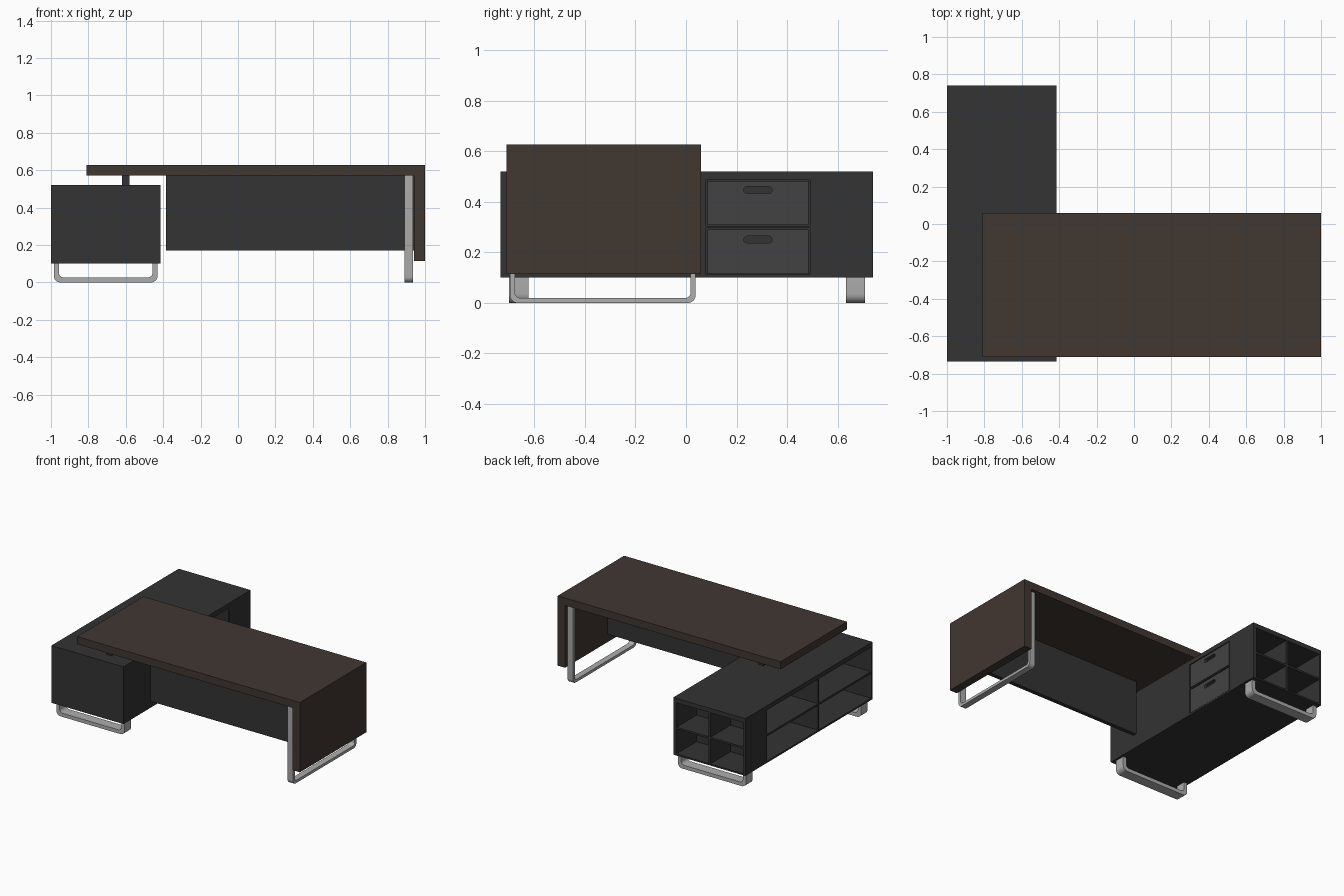
import bpy, bmesh, math
from mathutils import Vector

if "Cube" in bpy.data.objects:
    bpy.data.objects.remove(bpy.data.objects["Cube"])


def material(name, r, g, b):
    m = bpy.data.materials.new(name)
    m.diffuse_color = (r, g, b, 1)
    m.use_nodes = True
    m.node_tree.nodes["Principled BSDF"].inputs["Base Color"].default_value = m.diffuse_color
    return m


BROWN = material("dark_wood", 0.053, 0.038, 0.031)
BLACK = material("black_board", 0.033, 0.033, 0.033)
DRAWER = material("drawer_grey", 0.055, 0.055, 0.055)
METAL = material("brushed_metal", 0.42, 0.42, 0.42)


def prism(name, pts, direction, mat=None):
    """Extrude a closed outline of 3D points along a direction."""
    bm = bmesh.new()
    face = bm.faces.new([bm.verts.new(p) for p in pts])
    ext = bmesh.ops.extrude_face_region(bm, geom=[face])
    moved = [v for v in ext["geom"] if isinstance(v, bmesh.types.BMVert)]
    bmesh.ops.translate(bm, vec=Vector(direction), verts=moved)
    bmesh.ops.recalc_face_normals(bm, faces=bm.faces)
    me = bpy.data.meshes.new(name)
    bm.to_mesh(me)
    bm.free()
    ob = bpy.data.objects.new(name, me)
    bpy.context.collection.objects.link(ob)
    if mat:
        me.materials.append(mat)
    return ob


def box(name, x, y, z, mat):
    pts = [(x[0], y[0], z[0]), (x[1], y[0], z[0]), (x[1], y[1], z[0]), (x[0], y[1], z[0])]
    return prism(name, pts, (0, 0, z[1] - z[0]), mat)


def arc(cx, cz, r, a0, a1, n=6):
    return [(cx + r * math.cos(math.radians(a0 + (a1 - a0) * i / n)),
             cz + r * math.sin(math.radians(a0 + (a1 - a0) * i / n))) for i in range(n + 1)]


def u_outline(a, b, h, t, ro, ri):
    """Flat-bar U with rounded outer and inner corners."""
    outer = [(a, h)] + arc(a + ro, ro, ro, 180, 270) + arc(b - ro, ro, ro, 270, 360) + [(b, h)]
    a, b = a + t, b - t
    inner = [(a, h)] + arc(a + ri, t + ri, ri, 180, 270) + arc(b - ri, t + ri, ri, 270, 360) + [(b, h)]
    return outer + inner[::-1]


def smooth(ob):
    bpy.ops.object.select_all(action="DESELECT")
    ob.select_set(True)
    bpy.context.view_layer.objects.active = ob
    bpy.ops.object.shade_smooth_by_angle(angle=math.radians(30))


# Desk top with waterfall side panel, one L profile
prism("desk_top", [(x, -0.71, z) for x, z in
                   [(-0.81, 0.572), (-0.81, 0.627), (1, 0.627), (1, 0.115), (0.94, 0.115), (0.94, 0.572)]],
      (0, 0.77, 0), BROWN)

# Modesty panel under the top
box("modesty_panel", (-0.385, 0.94), (-0.465, -0.435), (0.172, 0.572), BLACK)

# Metal U legs
smooth(prism("desk_leg", [(0.89, y, z) for y, z in u_outline(-0.697, 0.038, 0.572, 0.02, 0.03, 0.02)],
             (0.045, 0, 0), METAL))
for name, y in (("cabinet_front_leg", -0.70), ("cabinet_back_leg", 0.633)):
    smooth(prism(name, [(x, y, z) for x, z in u_outline(-0.985, -0.43, 0.10, 0.027, 0.035, 0.025)],
                 (0, 0.076, 0), METAL))

# Posts carrying the desk top on the cabinet
for name, y in (("front_post", -0.64), ("back_post", -0.05)):
    box(name, (-0.62, -0.58), (y, y + 0.04), (0.52, 0.572), BLACK)

# Cabinet shell
L, R, F, B = -1.0, -0.415, -0.735, 0.74
Z0, Z1 = 0.112, 0.487
box("cabinet_top", (L, R), (F, B), (Z1, 0.52), BLACK)
box("cabinet_bottom", (L, R), (F, B), (0.10, Z0), BLACK)
box("cabinet_front_end", (L, R), (F, F + 0.015), (Z0, Z1), BLACK)
box("cabinet_right_front", (R - 0.025, R), (F + 0.015, 0.08), (Z0, Z1), BLACK)
box("cabinet_right_back", (R - 0.025, R), (0.49, B), (Z0, Z1), BLACK)
box("cabinet_inner_back", (R - 0.035, R - 0.025), (F + 0.015, 0.5), (Z0, Z1), BLACK)
box("cabinet_left_back", (L, L + 0.015), (0.49, B), (Z0, Z1), BLACK)

# Partitions and the middle shelf
box("cross_partition", (L + 0.015, R - 0.025), (0.49, 0.505), (Z0, Z1), BLACK)
box("bay_divider", (L + 0.003, R - 0.035), (-0.12, -0.105), (Z0, Z1), BLACK)
box("cubby_divider", (-0.715, -0.70), (0.505, B - 0.003), (Z0, Z1), BLACK)
box("bay_shelf", (L + 0.002, R - 0.035), (F + 0.015, 0.49), (0.293, 0.307), BLACK)
box("cubby_shelf", (L + 0.015, R - 0.025), (0.505, B - 0.002), (0.293, 0.307), BLACK)
box("drawer_rail", (R - 0.025, R - 0.001), (0.08, 0.49), (0.296, 0.304), BLACK)

# Drawer fronts with rounded hand slots
for name, z0, z1, zs in (("lower_drawer", 0.115, 0.291, 0.251), ("upper_drawer", 0.309, 0.483, 0.447)):
    front = box(name, (R - 0.024, R - 0.002), (0.085, 0.485), (z0, z1), DRAWER)
    slot = arc(0.328, zs, 0.0135, -90, 90) + arc(0.242, zs, 0.0135, 90, 270)
    cutter = prism(name + "_slot_cutter", [(R - 0.03, y, z) for y, z in slot], (0.04, 0, 0))
    cutter.hide_render = True
    cutter.hide_set(True)
    mod = front.modifiers.new("hand_slot", "BOOLEAN")
    mod.operation = "DIFFERENCE"
    mod.solver = "EXACT"
    mod.object = cutter
